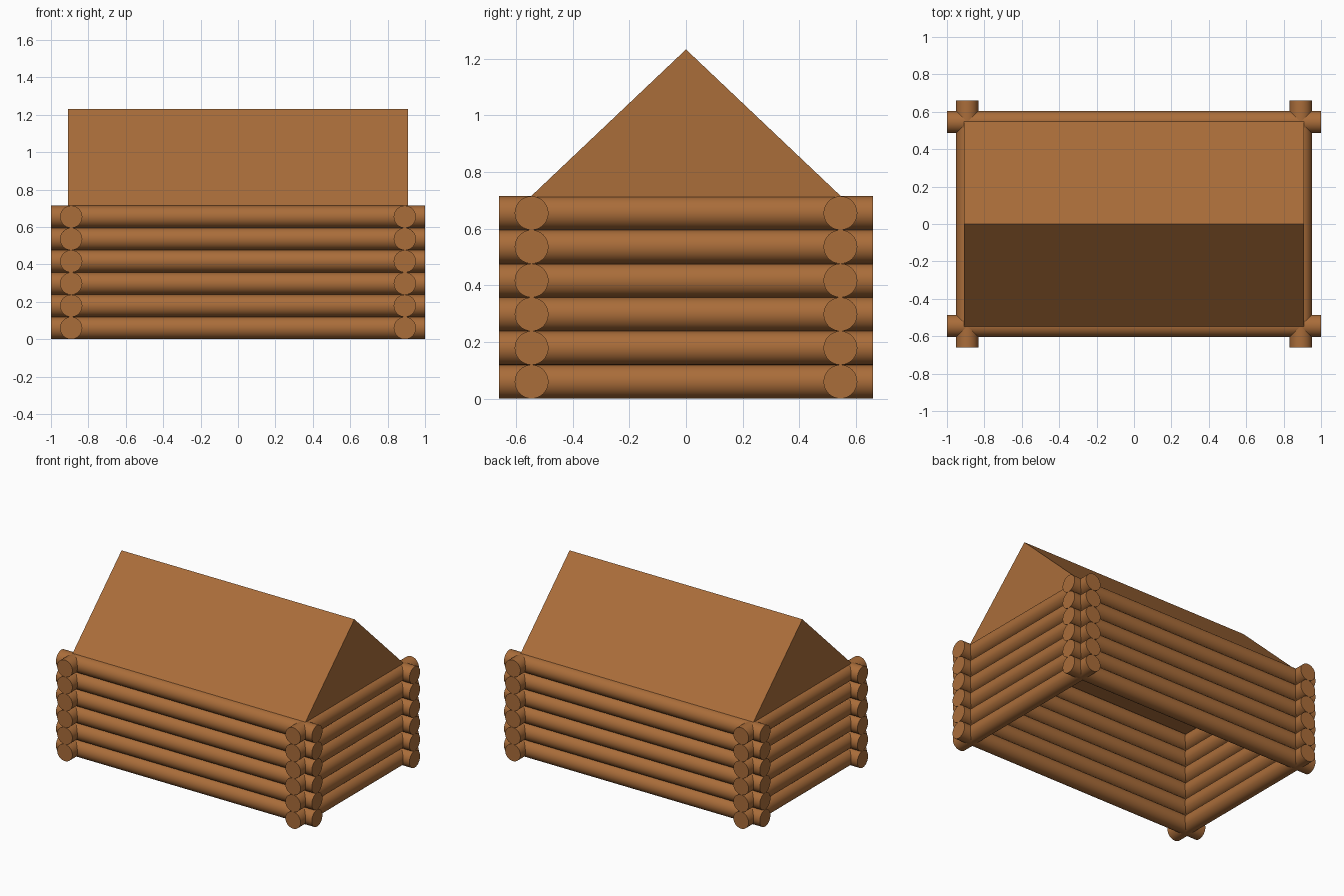
import bpy
import bmesh
import math

if "Cube" in bpy.data.objects:
    bpy.data.objects.remove(bpy.data.objects["Cube"])

RADIUS = 0.0595
ROWS = 6
WALL_TOP = ROWS * 2 * RADIUS
WALL_X, WALL_Y = 0.892, 0.545

wood = bpy.data.materials.new("warm brown wood")
wood.diffuse_color = (0.402, 0.153, 0.042, 1)
wood.use_nodes = True
wood.node_tree.nodes["Principled BSDF"].inputs["Base Color"].default_value = wood.diffuse_color


def log(name, location, length, rotation):
    bpy.ops.mesh.primitive_cylinder_add(vertices=48, radius=RADIUS, depth=length,
                                        location=location, rotation=rotation)
    ob = bpy.context.object
    ob.name = name
    ob.data.materials.append(wood)
    bpy.ops.object.shade_smooth_by_angle(angle=math.radians(40))


# Stacked log walls, crossing at the corners
for row in range(ROWS):
    z = RADIUS * (2 * row + 1)
    for side, sx, sy in ((-1, "left", "front"), (1, "right", "back")):
        log(f"{sy}_wall_log_{row + 1}", (0, side * WALL_Y, z), 2.0, (0, math.pi / 2, 0))
        log(f"{sx}_wall_log_{row + 1}", (side * WALL_X, 0, z), 1.32, (math.pi / 2, 0, 0))

# Gabled roof: triangle profile extruded along x
bm = bmesh.new()
profile = [(-0.55, WALL_TOP - 0.003), (0.55, WALL_TOP - 0.003), (0, 1.232)]
face = bm.faces.new([bm.verts.new((-0.91, y, z)) for y, z in profile])
ext = bmesh.ops.extrude_face_region(bm, geom=[face], use_keep_orig=True)
moved = [g for g in ext["geom"] if isinstance(g, bmesh.types.BMVert)]
bmesh.ops.translate(bm, verts=moved, vec=(1.82, 0, 0))
bmesh.ops.recalc_face_normals(bm, faces=bm.faces)
mesh = bpy.data.meshes.new("roof")
bm.to_mesh(mesh)
bm.free()
mesh.materials.append(wood)
bpy.context.collection.objects.link(bpy.data.objects.new("roof", mesh))
